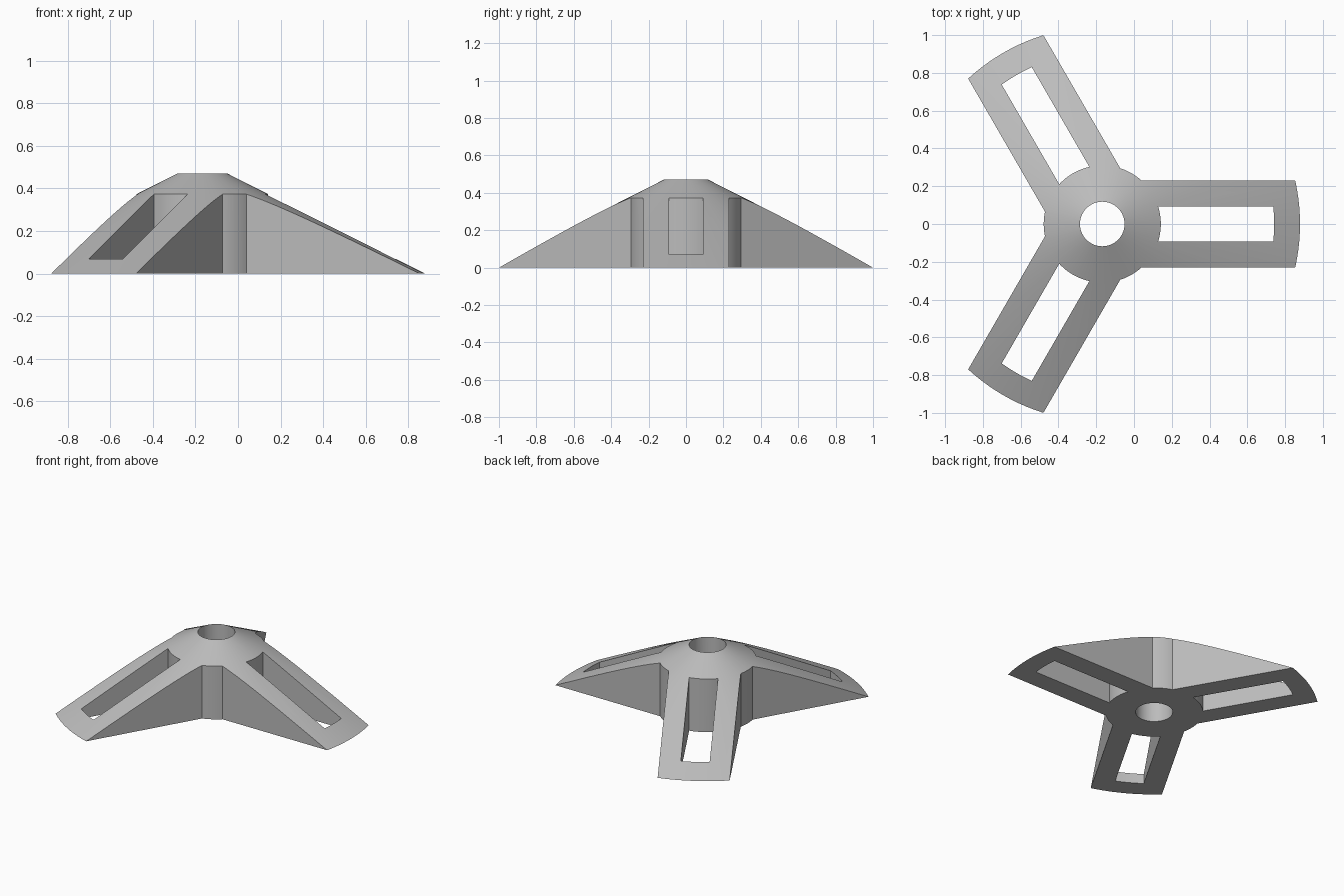
import bpy, bmesh
from math import sin, cos, asin, radians, pi
from mathutils import Matrix

cube = bpy.data.objects.get("Cube")
if cube:
    bpy.data.objects.remove(cube)

CENTRE = -0.168              # hub axis on x
R_BASE, HEIGHT = 1.047, 0.53   # full cone before the bore is cut
R_HUB, R_BORE, R_SLOT = 0.31, 0.118, 0.91
ARM, SLOT = 0.23, 0.092      # half widths
LEGS = [radians(a) for a in (0, 120, 240)]


def arc(radius, start, end, steps):
    angles = [start + (end - start) * i / steps for i in range(steps + 1)]
    return [(radius * cos(a), radius * sin(a)) for a in angles]


def turn(points, angle):
    return [(x * cos(angle) - y * sin(angle), x * sin(angle) + y * cos(angle)) for x, y in points]


def prisms(name, outlines, bottom, top):
    """One object made of upright prisms, one per outline."""
    bm = bmesh.new()
    for outline in outlines:
        face = bm.faces.new([bm.verts.new((x, y, bottom)) for x, y in outline])
        out = bmesh.ops.extrude_face_region(bm, geom=[face])
        verts = [g for g in out["geom"] if isinstance(g, bmesh.types.BMVert)]
        bmesh.ops.translate(bm, verts=verts, vec=(0, 0, top - bottom))
    bmesh.ops.recalc_face_normals(bm, faces=bm.faces)
    return make_object(name, bm)


def make_object(name, bm):
    mesh = bpy.data.meshes.new(name)
    bm.to_mesh(mesh)
    bm.free()
    obj = bpy.data.objects.new(name, mesh)
    bpy.context.collection.objects.link(obj)
    return obj


def boolean(obj, cutter, operation):
    cutter.hide_render = True
    mod = obj.modifiers.new(operation.title(), "BOOLEAN")
    mod.operation, mod.solver, mod.object = operation, "EXACT", cutter
    bpy.context.view_layer.objects.active = obj
    bpy.ops.object.modifier_apply(modifier=mod.name)
    bpy.data.objects.remove(cutter)


# Cone that gives the sloping top
bm = bmesh.new()
bmesh.ops.create_cone(bm, cap_ends=True, segments=144, radius1=R_BASE, radius2=0,
                      depth=HEIGHT, matrix=Matrix.Translation((0, 0, HEIGHT / 2)))
stand = make_object("three_legged_stand", bm)

# Plan of hub and three legs, running past the cone rim
corner = asin(ARM / R_HUB)
leg = [(1.3, -ARM), (1.3, ARM)] + arc(R_HUB, corner, 2 * pi / 3 - corner, 10)
plan = [p for a in LEGS for p in turn(leg, a)]
boolean(stand, prisms("plan_cutter", [plan], -0.2, 0.8), "INTERSECT")

# Centre bore and the long slot through each leg
inner, outer = asin(SLOT / R_HUB), asin(SLOT / R_SLOT)
slot = arc(R_HUB, inner, -inner, 12) + arc(R_SLOT, -outer, outer, 8)
holes = [arc(R_BORE, 0, 2 * pi, 72)[:-1]] + [turn(slot, a) for a in LEGS]
boolean(stand, prisms("hole_cutter", holes, -0.3, 0.9), "DIFFERENCE")

# Place, shade and colour
stand.data.transform(Matrix.Translation((CENTRE, 0, 0)))
grey = bpy.data.materials.new("grey")
grey.use_nodes = True
colour = (0.5, 0.5, 0.5, 1)
grey.diffuse_color = colour
grey.node_tree.nodes["Principled BSDF"].inputs["Base Color"].default_value = colour
stand.data.materials.clear()
stand.data.materials.append(grey)
bpy.ops.object.select_all(action="DESELECT")
stand.select_set(True)
bpy.context.view_layer.objects.active = stand
bpy.ops.object.shade_smooth_by_angle(angle=radians(20))
